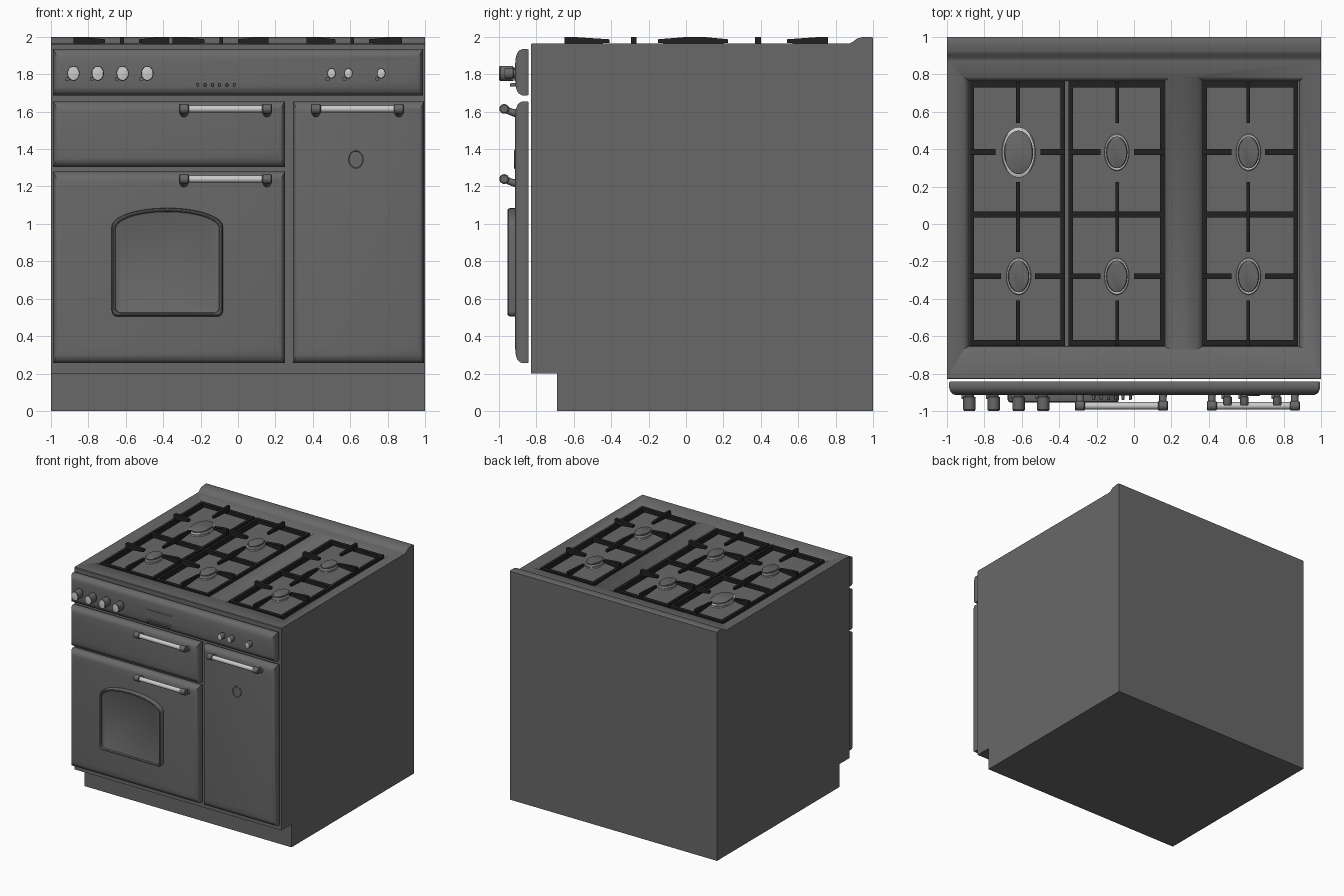
import bpy, bmesh
from math import sin, cos, pi
from mathutils import Vector

if "Cube" in bpy.data.objects:
    bpy.data.objects.remove(bpy.data.objects["Cube"])


def material(name, v):
    m = bpy.data.materials.new(name)
    m.diffuse_color = (v, v, v * 1.01, 1)
    m.use_nodes = True
    m.node_tree.nodes["Principled BSDF"].inputs["Base Color"].default_value = m.diffuse_color
    return m


ENAMEL = material("enamel_grey", 0.14)
IRON = material("cast_iron", 0.015)
STEEL = material("steel", 0.6)


def loft(bm, rings):
    """Skin a list of equal-length point rings and cap both ends."""
    vs = [[bm.verts.new(p) for p in r] for r in rings]
    n = len(vs[0])
    for a, b in zip(vs, vs[1:]):
        for i in range(n):
            bm.faces.new((a[i], a[(i + 1) % n], b[(i + 1) % n], b[i]))
    bm.faces.new(vs[0][::-1])
    bm.faces.new(vs[-1])


def finish(name, bm, mat=ENAMEL, angle=0.6):
    bmesh.ops.recalc_face_normals(bm, faces=bm.faces)
    me = bpy.data.meshes.new(name)
    bm.to_mesh(me)
    bm.free()
    ob = bpy.data.objects.new(name, me)
    bpy.context.collection.objects.link(ob)
    me.materials.append(mat)
    bpy.ops.object.select_all(action='DESELECT')
    ob.select_set(True)
    bpy.context.view_layer.objects.active = ob
    bpy.ops.object.shade_smooth_by_angle(angle=angle)
    return ob


def solid(name, rings, mat=ENAMEL):
    bm = bmesh.new()
    loft(bm, rings)
    return finish(name, bm, mat)


def rect_z(x0, x1, y0, y1, z):
    return [(x0, y0, z), (x1, y0, z), (x1, y1, z), (x0, y1, z)]


def box(bm, x0, x1, y0, y1, z0, z1):
    loft(bm, [rect_z(x0, x1, y0, y1, z0), rect_z(x0, x1, y0, y1, z1)])


def turned(bm, profile, loc, axis, su=1, sv=1, n=28):
    """Turned part: profile of (radius, height) along axis z, -y ('y') or x."""
    rings = []
    for r, h in profile:
        ring = []
        for i in range(n):
            u, v = su * r * cos(2 * pi * i / n), sv * r * sin(2 * pi * i / n)
            d = {'z': (u, v, h), 'y': (u, -h, v), 'x': (h, u, v)}[axis]
            ring.append(Vector(loc) + Vector(d))
        rings.append(ring)
    loft(bm, rings)


# Body: side profile with toe kick and rolled rear upstand
back = [(0.93 - 0.06 * s, 1.965 + 0.03 * (0.5 + 0.5 * cos(pi * s))) for s in [i / 8 for i in range(9)]]
side = [(-0.69, 0), (1, 0), (1, 1.995), (0.99, 2), (0.95, 2)] + back + \
       [(-0.825, 1.965), (-0.83, 1.96), (-0.83, 0.2), (-0.69, 0.2)]
body = solid("body", [[(x, y, z) for y, z in side] for x in (-1, 1)])

# Two recessed hob wells cut from the top
for x0, x1 in ((-0.885, 0.165), (0.365, 0.885)):
    cut = solid("well_cutter", [rect_z(x0, x1, -0.655, 0.765, 1.92),
                                rect_z(x0 - 0.027, x1 + 0.027, -0.67, 0.787, 1.965),
                                rect_z(x0 - 0.027, x1 + 0.027, -0.67, 0.787, 2.05)])
    cut.hide_render = True
    mod = body.modifiers.new("well", 'BOOLEAN')
    mod.object = cut
    mod.operation = 'DIFFERENCE'
    mod.solver = 'EXACT'
    bpy.context.view_layer.objects.active = body
    bpy.ops.object.modifier_apply(modifier="well")
    bpy.data.objects.remove(cut)


# Front panels with softly rolled edges
def panel(name, x0, x1, z0, z1):
    rings = []
    for y, ix, iz in ((-0.842, 0.004, 0.004), (-0.848, 0, 0), (-0.875, 0, 0), (-0.89, 0.004, 0.007),
                      (-0.902, 0.011, 0.02), (-0.91, 0.02, 0.045), (-0.914, 0.035, 0.085)):
        a, b, c, d = x0 + ix, x1 - ix, z0 + iz, z1 - iz
        rings.append([(a, y, c), (b, y, c), (b, y, d), (a, y, d)])
    solid(name, rings)


panel("control_panel", -0.988, 0.988, 1.687, 1.935)
panel("grill_door", -0.988, 0.25, 1.305, 1.655)
panel("main_oven_door", -0.988, 0.25, 0.255, 1.28)
panel("tall_oven_door", 0.293, 0.995, 0.255, 1.655)


# Arched oven window: raised rim with recessed glass
def arch(inset, y):
    hw, bot, r = 0.297 - inset, 0.505 + inset, 0.03
    spring, rise = 0.985 - inset * 0.5, 0.1 - inset * 0.5
    pts = [(hw * cos(pi * i / 24), spring + rise * sin(pi * i / 24)) for i in range(25)]
    for cx, a0 in ((-hw + r, pi), (hw - r, 1.5 * pi)):
        pts += [(cx + r * cos(a0 + pi / 8 * i), bot + r + r * sin(a0 + pi / 8 * i)) for i in range(5)]
    return [(x - 0.378, y, z) for x, z in pts]


solid("oven_window", [arch(i, y) for i, y in
      ((0, -0.905), (0, -0.94), (0.004, -0.95), (0.01, -0.954), (0.017, -0.95), (0.02, -0.938), (0.024, -0.936))])

# Door handles: steel bar between two bracketed ends
for label, cx, z in (("grill", -0.067, 1.615), ("main_oven", -0.067, 1.24), ("tall_oven", 0.638, 1.615)):
    bm = bmesh.new()
    turned(bm, [(0.019, -0.21), (0.019, 0.21)], (cx, -0.972, z), 'x')
    finish(label + "_handle_bar", bm, STEEL)
    bm = bmesh.new()
    for s in (-1, 1):
        x = cx + s * 0.222
        turned(bm, [(0.02, -0.027), (0.026, -0.022), (0.026, 0.022), (0.02, 0.027)], (x, -0.972, z), 'x')
        rings = []
        for y, dz, r in ((-0.9, -0.024, 0.024), (-0.925, -0.02, 0.02), (-0.95, -0.01, 0.02), (-0.972, 0, 0.02)):
            rings.append([(x + r * cos(pi * i / 10), y, z + dz + r * sin(pi * i / 10)) for i in range(20)])
        loft(bm, rings)
    finish(label + "_handle_brackets", bm)

# Control knobs with steel faces and small pointers below
for i, (x, big) in enumerate([(v, 1) for v in (-0.88, -0.75, -0.617, -0.485)] + [(v, 0) for v in (0.5, 0.59, 0.765)]):
    r, h = (0.033, 0.085) if big else (0.023, 0.055)
    loc = (x, -0.912, 1.805)
    bm = bmesh.new()
    turned(bm, [(r * 0.75, -0.01), (r * 0.75, 0.01), (r, 0.014), (r, h - 0.004), (r * 0.9, h)], loc, 'y', 1, 1.22)
    box(bm, x - r - 0.008, x - r + 0.012, -0.935, -0.905, 1.767, 1.782)
    finish(f"knob_{i + 1}", bm)
    bm = bmesh.new()
    turned(bm, [(r * 0.88, h - 0.004), (r * 0.88, h + 0.002), (r * 0.8, h + 0.003)], loc, 'y', 1, 1.22)
    finish(f"knob_face_{i + 1}", bm, STEEL)

# Clock display and its buttons
bm = bmesh.new()
box(bm, -0.237, 0, -0.918, -0.9, 1.775, 1.835)
finish("clock_display", bm)
bm = bmesh.new()
for i in range(6):
    turned(bm, [(0.008, -0.01), (0.008, 0.024), (0.006, 0.028)], (-0.215 + 0.039 * i, -0.912, 1.743), 'y', 1, 1.2, 12)
finish("clock_buttons", bm)

# Round plate on the tall door
bm = bmesh.new()
turned(bm, [(0.043, -0.01), (0.043, 0.004), (0.039, 0.006), (0.036, 0.003)], (0.63, -0.913, 1.345), 'y', 1, 1.2, 40)
finish("door_plate", bm)

# Burners: steel ring and grey cap
for i, (x, y, r) in enumerate([(-0.617, 0.383, 0.09)] + [(x, y, 0.066) for x, y in (
        (-0.617, -0.28), (-0.092, 0.383), (-0.092, -0.28), (0.612, 0.383), (0.612, -0.28))]):
    bm = bmesh.new()
    turned(bm, [(r * 0.9, 1.915), (r * 0.9, 1.93), (r, 1.938), (r, 1.946), (r * 0.95, 1.95)], (x, y, 0), 'z', 1, 1.5, 40)
    finish(f"burner_ring_{i + 1}", bm, STEEL)
    bm = bmesh.new()
    turned(bm, [(r * 0.86, 1.945), (r * 0.86, 1.96), (r * 0.8, 1.964)], (x, y, 0), 'z', 1, 1.5, 40)
    finish(f"burner_cap_{i + 1}", bm)


# Pan supports: low frame, middle bar and tapered fingers
def finger(bm, a, b, w):
    a, b = Vector(a), Vector(b)
    d = (b - a).normalized()
    n = Vector((-d.y, d.x)) * w
    loft(bm, [[(*(p - n), z0), (*(p + n), z0), (*(p + n), z1), (*(p - n), z1)]
              for p, z0, z1 in ((a, 1.94, 2.0), (a + d * 0.04, 1.955, 2.0), (b, 1.968, 1.987))])


for i, x0 in enumerate((-0.88, -0.35, 0.365)):
    x1, bm = x0 + 0.512, bmesh.new()
    cx = (x0 + x1) / 2 + (-0.01 if i == 2 else 0.004)
    for xa in (x0, x1 - 0.024):
        box(bm, xa, xa + 0.024, -0.652, 0.762, 1.919, 1.965)
    for y in (-0.636, 0.05, 0.746):
        box(bm, x0, x1, y - 0.016, y + 0.016, 1.935, 1.9645)
    for ya, yb in ((0.76, 0.54), (0.05, 0.225), (0.05, -0.15), (-0.65, -0.41)):
        finger(bm, (cx, ya), (cx, yb), 0.01)
    for y in (0.385, -0.28):
        reach = 0.12 if (i == 0 and y > 0) else 0.09
        for xe, s in ((x0, -1), (x1, 1)):
            finger(bm, (xe, y), (cx + s * reach, y), 0.015)
    finish(f"pan_support_{i + 1}", bm, IRON, 0.4)
